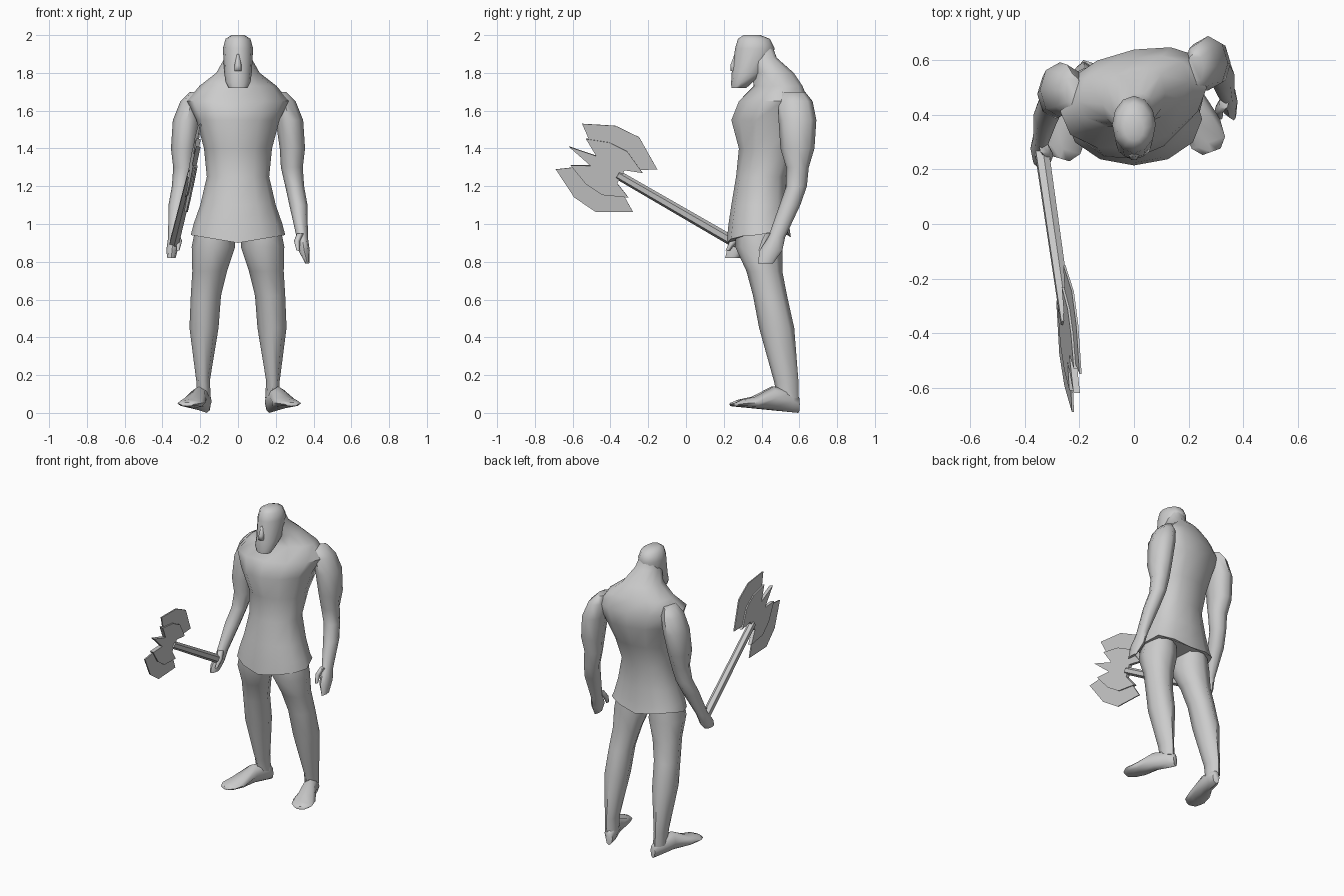
import bpy
import bmesh
from math import cos, pi, radians, sin
from mathutils import Vector

cube = bpy.data.objects.get("Cube")
if cube:
    bpy.data.objects.remove(cube, do_unlink=True)

# One plain clay colour
grey = (.6, .6, .6, 1)
clay = bpy.data.materials.new("clay_grey")
clay.use_nodes = True
clay.diffuse_color = grey
clay.node_tree.nodes["Principled BSDF"].inputs["Base Color"].default_value = grey


def finish(name, bm, sharp_angle):
    """Turn a bmesh into a named, shaded object."""
    bmesh.ops.recalc_face_normals(bm, faces=bm.faces)
    mesh = bpy.data.meshes.new(name)
    bm.to_mesh(mesh)
    bm.free()
    mesh.materials.append(clay)
    part = bpy.data.objects.new(name, mesh)
    bpy.context.collection.objects.link(part)
    bpy.ops.object.select_all(action='DESELECT')
    part.select_set(True)
    bpy.context.view_layer.objects.active = part
    bpy.ops.object.shade_smooth_by_angle(angle=radians(sharp_angle))
    return part


def skin(bm, loops):
    """Join neighbouring vertex loops and cap both ends."""
    for lower, upper in zip(loops, loops[1:]):
        for i in range(len(lower)):
            bm.faces.new((lower[i - 1], lower[i], upper[i], upper[i - 1]))
    bm.faces.new(loops[0])
    bm.faces.new(loops[-1])


def loft(name, rings, sides=8, sharp_angle=60, back_power=1):
    """Skin elliptical rings (centre, axis u, axis v); a low back power squares the back."""
    bm = bmesh.new()
    turns = [2 * pi * i / sides for i in range(sides)]
    outline = [(cos(t), sin(t) ** back_power if 0 < t < pi else sin(t)) for t in turns]
    skin(bm, [[bm.verts.new(centre + u * a + v * b) for a, b in outline]
              for centre, u, v in rings])
    return finish(name, bm, sharp_angle)


def level(z, y, half_width, half_depth, x=0):
    """One horizontal ring."""
    return Vector((x, y, z)), Vector((half_width, 0, 0)), Vector((0, half_depth, 0))


# Torso and tunic: hem, hips, waist, chest, shoulders, neck
torso = loft("tunic_torso", [level(*row) for row in (
    (.9, .385, .25, .17),
    (1, .385, .235, .16),
    (1.1, .39, .2, .15),
    (1.25, .4, .165, .135),
    (1.4, .43, .18, .15),
    (1.55, .44, .22, .2),
    (1.65, .46, .27, .18),
    (1.73, .485, .205, .125),
    (1.8, .46, .115, .11),
    (1.88, .4, .07, .08),
    (1.93, .39, .055, .072))], sides=12, back_power=.65)
for vert in torso.data.vertices:
    spot = vert.co
    # The chest turns slightly, and the hem rises at the sides and back
    spot.y += spot.x * min(max((spot.z - 1.2) / 2, 0), .18)
    if spot.z < .95:
        spot.z += abs(spot.x) / 6 + (.03 if spot.y > .45 else 0)

# Head with a long flat chin and a small nose
loft("head", [level(*row) for row in (
    (1.72, .28, .05, .04),
    (1.75, .295, .066, .056),
    (1.8, .335, .073, .093),
    (1.93, .365, .08, .105),
    (1.98, .36, .066, .085),
    (2, .35, .035, .045))], sides=12)
loft("nose", [level(1.81, .255, .022, .022), level(1.84, .252, .018, .02),
              level(1.9, .27, .01, .015)], sides=6, sharp_angle=90)

# Limbs: each row is height, depth position, half width, half depth, offset
arm_rows = [
    (1.7, .57, .03, .06, .225),
    (1.65, .58, .06, .09, .245),
    (1.55, .59, .073, .1, .272),
    (1.4, .59, .067, .09, .288),
    (1.3, .59, .058, .06, .285),
    (1.2, .585, .05, .055, .3),
    (1.1, .55, .048, .055, .32),
    (.93, .48, .03, .045, .34),
    (.86, .45, .03, .06, .35)]
fingers = [(.79, .42, .01, .04, .367)]
fist = [(.82, .43, .022, .045, .352)]
thumb_rows = (
    (.95, .445, .018, .025, .33),
    (.91, .42, .016, .02, .312),
    (.86, .395, .008, .012, .318))
leg_rows = (
    (.98, .385, .1, .12, .125),
    (.88, .385, .115, .125, .13),
    (.75, .415, .092, .095, .15),
    (.62, .445, .08, .09, .17),
    (.45, .48, .077, .093, .18),
    (.17, .53, .036, .065, .185),
    (.08, .54, .038, .055, .182))
# Foot rows run from heel to toe: fraction, half width, top height
foot_rows = (
    (0, .022, .09),
    (.12, .04, .12),
    (.4, .045, .14),
    (.7, .07, .085),
    (.9, .065, .07),
    (1, .035, .055))


def limb(name, rows, side, swing=0):
    """Loft a limb; swing carries it forward, more so towards the hand."""
    loft(name, [level(z, y - swing * (.08 + (1.7 - z) / 9), w, d, x * side)
                for z, y, w, d, x in rows])


for label, side, swing, hand, toe in (
        ("left", 1, 0, fingers, Vector((.285, .265, 0))),
        ("right", -1, 1, fist, Vector((-.27, .24, 0)))):
    limb(label + "_arm", arm_rows + hand, side, swing)
    limb(label + "_thumb", thumb_rows, side, swing)
    limb(label + "_leg", leg_rows, side)
    heel = Vector((.165 * side, .595, 0))
    across = (toe - heel).cross(Vector((0, 0, 1))).normalized()
    foot = []
    for along, width, top in foot_rows:
        sole = .035 * along
        centre = heel.lerp(toe, along) + Vector((0, 0, (top + sole) / 2))
        foot.append((centre, across * width, Vector((0, 0, (top - sole) / 2))))
    loft(label + "_foot", foot)


# Axe, drawn on its own plane: distance back from the spike tip, height off the shaft
spike_tip = Vector((-.21, -.62, 1.41))
down_shaft = Vector((-.125, .865, -.5)).normalized()
off_shaft = Vector((.1, .5, .865)).normalized()
thickness_axis = down_shaft.cross(off_shaft).normalized()


def axe_point(back, height):
    return spike_tip + down_shaft * back + off_shaft * height


def axe_plate(name, half_outline, thickness):
    """Mirror a half outline across the shaft and give it thickness."""
    mirrored = [(back, -height) for back, height in reversed(half_outline) if height]
    outline = [axe_point(*p) for p in half_outline + mirrored]
    bm = bmesh.new()
    skin(bm, [[bm.verts.new(p + thickness_axis * offset) for p in outline]
              for offset in (-thickness / 2, thickness / 2)])
    finish(name, bm, 30)


blade = [(0, 0), (.15, .03), (0, .14), (.16, .22), (.3, .23), (.47, .13), (.32, .04)]
middle = .23
core = [(middle + (back - middle) * .75, height * .58) if height > .1 else (back, height)
        for back, height in blade]
axe_plate("axe_blades", blade, .008)
axe_plate("axe_head_core", core, .024)
loft("axe_shaft", [(axe_point(back, 0), off_shaft * radius, thickness_axis * radius)
                   for back, radius in ((.3, .024), (1.04, .028))], sides=6, sharp_angle=30)
